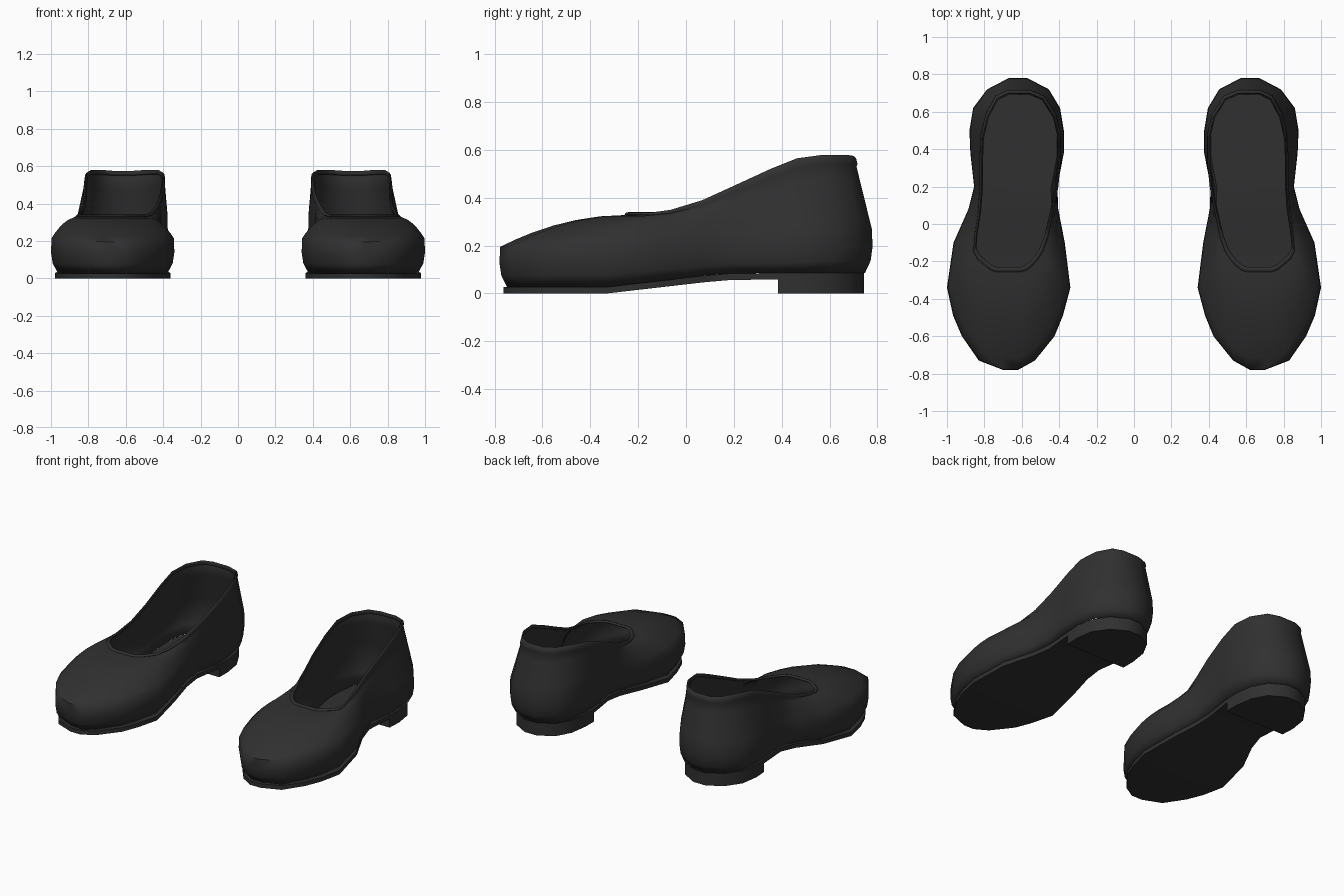
import bpy, math

if "Cube" in bpy.data.objects:
    bpy.data.objects.remove(bpy.data.objects["Cube"])

leather = bpy.data.materials.new("black_leather")
leather.diffuse_color = (0.030, 0.030, 0.030, 1)
leather.use_nodes = True
leather.node_tree.nodes["Principled BSDF"].inputs["Base Color"].default_value = leather.diffuse_color

# Outline stations from heel to toe: y, inner x, outer x, sole underside z
OUTLINE = [
    (0.78, 0.57, 0.67, 0.058), (0.72, 0.455, 0.785, 0.058), (0.62, 0.395, 0.86, 0.058),
    (0.50, 0.375, 0.88, 0.058), (0.38, 0.375, 0.875, 0.058), (0.20, 0.41, 0.855, 0.057),
    (0.08, 0.405, 0.885, 0.047), (-0.10, 0.37, 0.965, 0.027), (-0.34, 0.34, 1.0, 0.0),
    (-0.49, 0.38, 0.967, 0.0), (-0.60, 0.425, 0.92, 0.0), (-0.73, 0.53, 0.83, 0.0),
    (-0.78, 0.62, 0.70, 0.0)]
# Matching stations around the foot opening: y, inner x, outer x, rim z
OPENING = [
    (0.695, 0.56, 0.67, 0.575), (0.665, 0.49, 0.73, 0.58), (0.57, 0.43, 0.78, 0.58),
    (0.46, 0.405, 0.805, 0.565), (0.35, 0.405, 0.81, 0.52), (0.20, 0.42, 0.81, 0.45),
    (0.07, 0.445, 0.82, 0.39), (-0.06, 0.475, 0.84, 0.35), (-0.13, 0.50, 0.845, 0.34),
    (-0.17, 0.525, 0.825, 0.34), (-0.20, 0.55, 0.79, 0.34), (-0.225, 0.58, 0.76, 0.34),
    (-0.235, 0.61, 0.73, 0.34)]
N = len(OUTLINE)
# Height of the widest line: outer side, and extra on the inner side
WIDE = [0.27, 0.27, 0.26, 0.25, 0.24, 0.23, 0.22, 0.22, 0.215, 0.21, 0.205, 0.20, 0.195]
INNER_EXTRA = [0, 0.03, 0.07, 0.10, 0.10, 0.07, 0.03, 0, 0, 0, 0, 0, 0]
# Ring order: down the inner side, back up the outer side
RING = [(i, 1) for i in range(N)] + [(i, 2) for i in reversed(range(N))]


def clamp(v):
    return max(0.0, min(1.0, v))


def plan(table, i, side, inset):
    """Plan position of a station point, moved inwards by inset."""
    row = table[i]
    mid = (row[1] + row[2]) / 2
    ymid = (table[0][0] + table[-1][0]) / 2
    half = (table[0][0] - table[-1][0]) / 2
    return (mid + (row[side] - mid) * (1 - inset / 0.28),
            ymid + (row[0] - ymid) * (1 - inset / half))


def finish(name, verts, faces, angle, thickness=0):
    """Make the left/right pair of one part."""
    mesh = bpy.data.meshes.new(name)
    mesh.from_pydata(verts, [], faces)
    mesh.materials.append(leather)
    ob = bpy.data.objects.new(name, mesh)
    bpy.context.collection.objects.link(ob)
    bpy.ops.object.select_all(action='DESELECT')
    ob.select_set(True)
    bpy.context.view_layer.objects.active = ob
    bpy.ops.object.shade_smooth_by_angle(angle=math.radians(angle))
    if thickness:
        s = ob.modifiers.new("thickness", 'SOLIDIFY')
        s.thickness, s.offset = thickness, -1
    m = ob.modifiers.new("pair", 'MIRROR')
    m.use_mirror_merge = False


def bridge(count, n):
    return [(r * n + k, r * n + (k + 1) % n, (r + 1) * n + (k + 1) % n, (r + 1) * n + k)
            for r in range(count - 1) for k in range(n)]


# Upper: side wall, dome over the toes, then collar lip
def sole_top(i):
    return OUTLINE[i][3] + 0.027


rings = []
for inset, h in ((0.032, 0), (0.008, 0.28), (0, 0.6), (0.003, 1)):
    ring = []
    for i, s in RING:
        zw = WIDE[i] + (INNER_EXTRA[i] if s == 1 else 0)
        z = sole_top(i) + h * (zw - sole_top(i))
        ring.append((*plan(OUTLINE, i, s, inset), z))
    rings.append(ring)

for f in (0.12, 0.25, 0.42, 0.6, 0.8, 1.0):
    ring = []
    for i, s in RING:
        zw = WIDE[i] + (INNER_EXTRA[i] if s == 1 else 0)
        a = plan(OUTLINE, i, s, 0.003)
        b = plan(OPENING, i, s, -0.018)
        k = clamp((0.35 - OUTLINE[i][0]) / 0.5)
        base = OPENING[i][3] - 0.045 + 0.033 * k
        g = f + k * f * (1 - f)
        ring.append((a[0] + f * (b[0] - a[0]), a[1] + f * (b[1] - a[1]), zw + g * (base - zw)))
    rings.append(ring)

for inset, drop in ((-0.022, 0.75), (-0.016, 0.2), (-0.006, 0), (0.004, 0.5)):
    ring = []
    for i, s in RING:
        k = clamp((0.35 - OUTLINE[i][0]) / 0.5)
        ring.append((*plan(OPENING, i, s, inset), OPENING[i][3] - drop * (0.045 - 0.033 * k)))
    rings.append(ring)

finish("upper", [p for r in rings for p in r], bridge(len(rings), 2 * N), 60, 0.008)


# Slab with a curved underside, used for sole and heel
def slab(name, stations, low, high):
    n = len(stations)
    order = [(i, 1) for i in stations] + [(i, 2) for i in reversed(stations)]
    verts = []
    for zf in (low, high):
        for i, s in order:
            inset = 0.018 + 0.017 * clamp((OUTLINE[i][0] + 0.3) / 0.6)
            x, y = plan(OUTLINE, i, s, inset)
            if i == 4:
                y = 0.385
            verts.append((x, y, zf(i)))
    faces = bridge(2, 2 * n)
    for j in range(n - 1):
        quad = (j, j + 1, 2 * n - 2 - j, 2 * n - 1 - j)
        faces.append(quad[::-1])
        faces.append(tuple(q + 2 * n for q in quad))
    finish(name, verts, faces, 35)


slab("sole", list(range(N)), lambda i: OUTLINE[i][3], sole_top)
slab("heel", list(range(5)), lambda i: 0.0, lambda i: OUTLINE[i][3])
